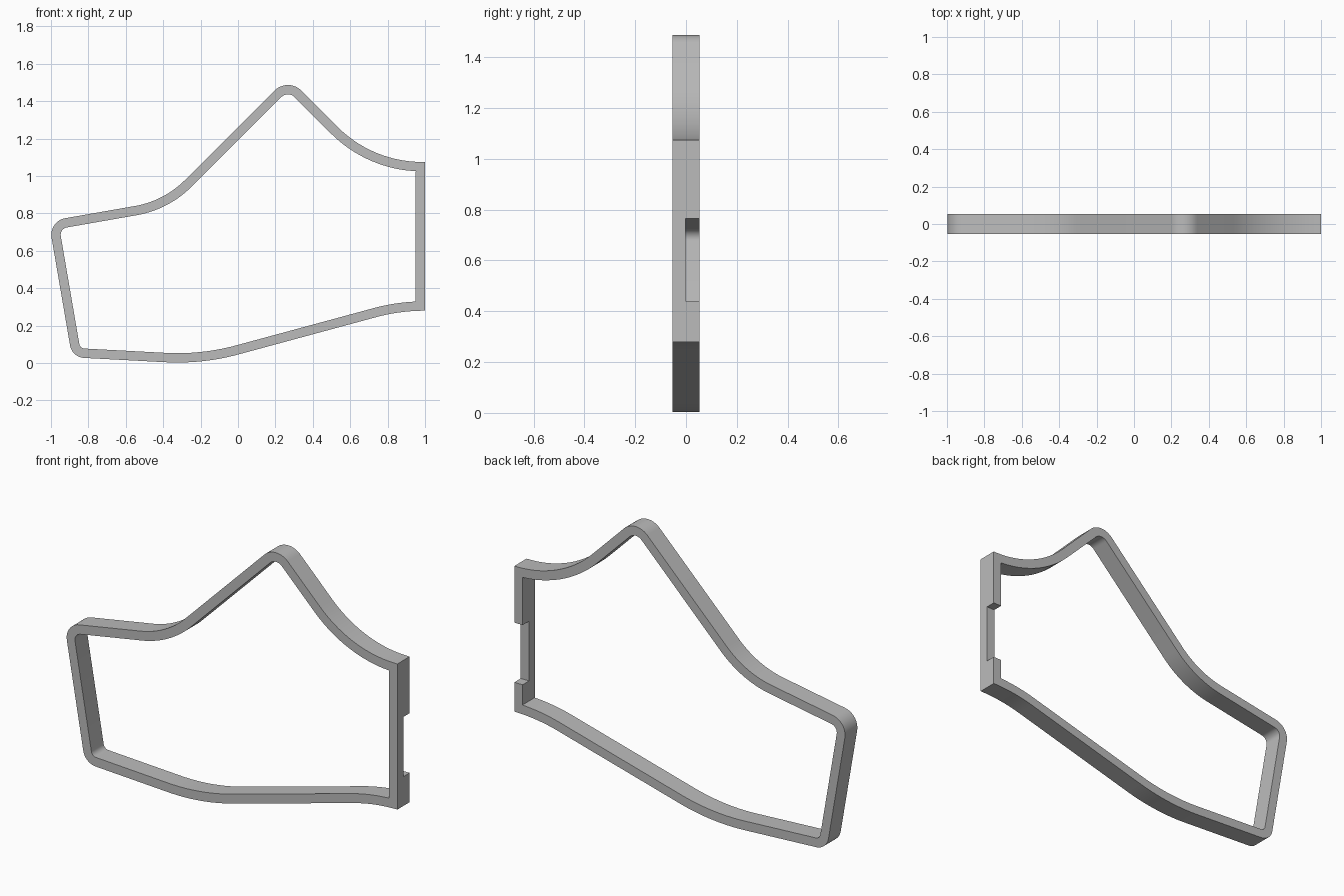
import bpy
import bmesh
import math
from mathutils import Vector

if "Cube" in bpy.data.objects:
    bpy.data.objects.remove(bpy.data.objects["Cube"], do_unlink=True)

WALL = 0.05
HALF_DEPTH = 0.053

# Outer outline corners, counter-clockwise: x, z, fillet radius
CORNERS = [
    (-0.887, 0.031, 0.08),
    (-0.19, -0.006, 1.25),
    (0.866, 0.28, 1.0),
    (1.0, 0.28, 0),
    (1.0, 1.075, 0),
    (0.72, 1.075, 0.64),
    (0.267, 1.528, 0.1),
    (-0.395, 0.867, 0.5),
    (-1.012, 0.759, 0.09),
]


def rounded_outline(corners, steps=14):
    """Replace each corner with a tangent arc."""
    points = []
    for i, (x, z, radius) in enumerate(corners):
        corner = Vector((x, z))
        if radius == 0:
            points.append(corner)
            continue
        to_prev = (Vector(corners[i - 1][:2]) - corner).normalized()
        to_next = (Vector(corners[(i + 1) % len(corners)][:2]) - corner).normalized()
        half = to_prev.angle(to_next) / 2
        centre = corner + (to_prev + to_next).normalized() * radius / math.sin(half)
        start = corner + to_prev * radius / math.tan(half) - centre
        end = corner + to_next * radius / math.tan(half) - centre
        sweep = math.atan2(start.x * end.y - start.y * end.x, start.dot(end))
        for k in range(steps + 1):
            a = sweep * k / steps
            c, s = math.cos(a), math.sin(a)
            points.append(centre + Vector((start.x * c - start.y * s,
                                           start.x * s + start.y * c)))
    return points


def inset(points, distance):
    """Mitred offset towards the inside."""
    result = []
    for i, p in enumerate(points):
        d1 = (p - points[i - 1]).normalized()
        d2 = (points[(i + 1) % len(points)] - p).normalized()
        n1, n2 = Vector((-d1.y, d1.x)), Vector((-d2.y, d2.x))
        result.append(p + (n1 + n2) * distance / (1 + n1.dot(n2)))
    return result


# Frame: a rectangular section swept round the outline
outer = rounded_outline(CORNERS)
inner = inset(outer, WALL)
bm = bmesh.new()
rings = [[bm.verts.new((p.x, y, p.y)) for p in loop]
         for loop, y in ((outer, -HALF_DEPTH), (outer, HALF_DEPTH),
                         (inner, HALF_DEPTH), (inner, -HALF_DEPTH))]
count = len(outer)
for r in range(4):
    a, b = rings[r], rings[(r + 1) % 4]
    for i in range(count):
        j = (i + 1) % count
        bm.faces.new((a[i], a[j], b[j], b[i]))
bmesh.ops.recalc_face_normals(bm, faces=bm.faces)
mesh = bpy.data.meshes.new("outline_frame")
bm.to_mesh(mesh)
bm.free()
frame = bpy.data.objects.new("outline_frame", mesh)
bpy.context.collection.objects.link(frame)

# Notch in the rear half of the straight end wall
bpy.ops.mesh.primitive_cube_add(size=1, location=(1.0, 0.1, 0.603))
cutter = bpy.context.object
cutter.name = "notch_cutter"
cutter.scale = (0.2, 0.204, 0.326)
cutter.hide_render = True
cut = frame.modifiers.new("notch", 'BOOLEAN')
cut.operation = 'DIFFERENCE'
cut.solver = 'EXACT'
cut.object = cutter

bpy.ops.object.select_all(action='DESELECT')
frame.select_set(True)
bpy.context.view_layer.objects.active = frame
bpy.ops.object.modifier_apply(modifier=cut.name)
bpy.data.objects.remove(cutter, do_unlink=True)
bpy.ops.object.shade_smooth_by_angle(angle=math.radians(30))

# Plain grey
grey = bpy.data.materials.new("plain_grey")
grey.use_nodes = True
colour = (0.5, 0.5, 0.5, 1)
grey.diffuse_color = colour
grey.node_tree.nodes["Principled BSDF"].inputs["Base Color"].default_value = colour
frame.data.materials.clear()
frame.data.materials.append(grey)
